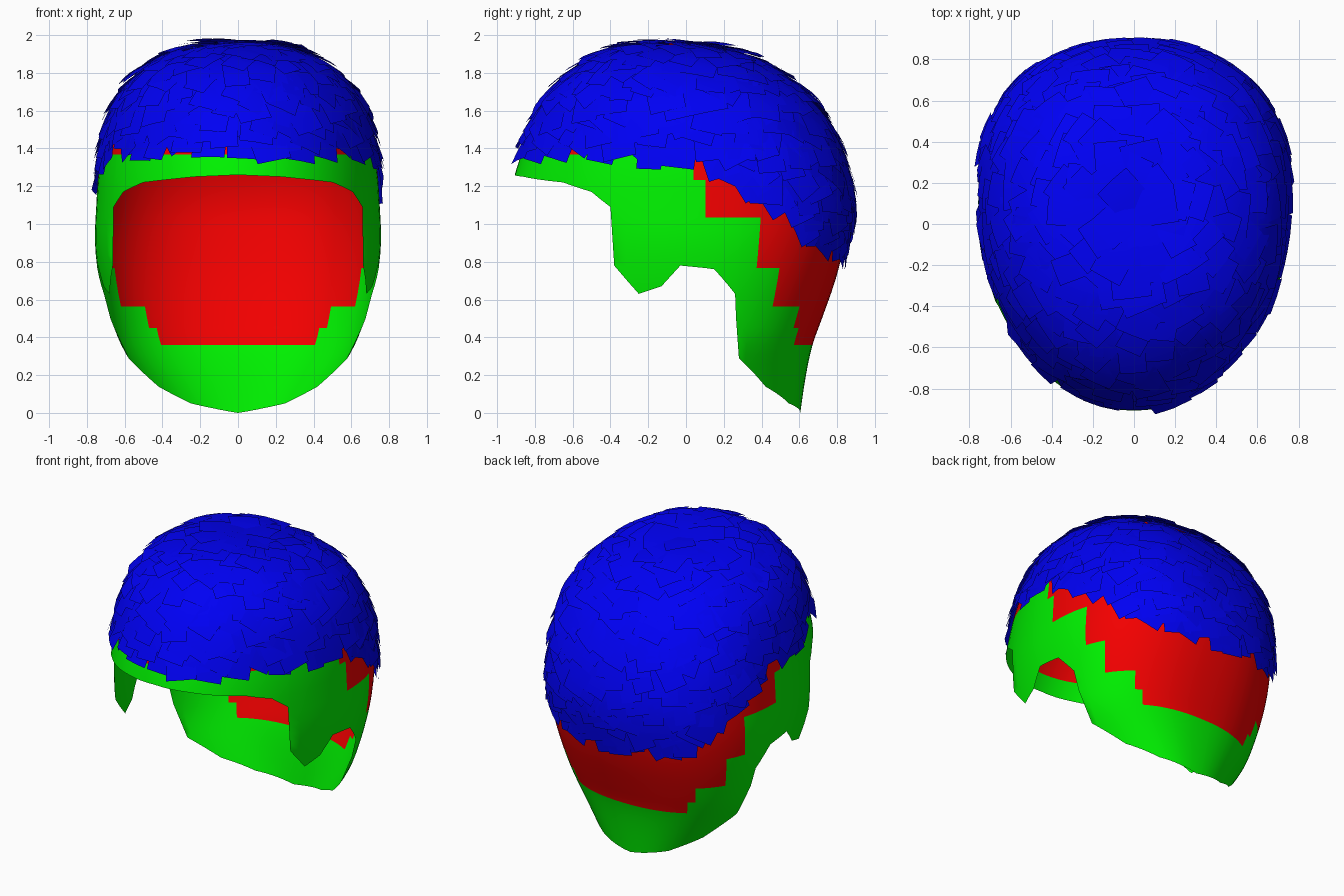
import bpy, bmesh, math, random
from mathutils import Vector
from mathutils.bvhtree import BVHTree

if "Cube" in bpy.data.objects:
    bpy.data.objects.remove(bpy.data.objects["Cube"])

random.seed(4)

# Head profile rows from crown to nape: height, half width, front y, back y
ROWS = [(1.955, 0, -.08, -.08), (1.925, .27, -.34, .19), (1.83, .47, -.56, .43),
        (1.68, .62, -.72, .63), (1.5, .695, -.82, .76), (1.3, .735, -.895, .84),
        (1.1, .75, -.94, .87), (.9, .757, -.94, .84), (.7, .735, -.94, .79),
        (.5, .69, -.94, .72), (.36, .64, -.94, .67), (.2, .54, -.94, .635),
        (0, .40, -.94, .605)]
# Lower rim seen from the side: y, z
RIM = [(-.92, 1.26), (-.86, 1.25), (-.65, 1.22), (-.5, 1.17), (-.4, 1.09), (-.38, .78),
       (-.25, .63), (-.13, .67), (-.03, .78), (.15, .76), (.26, .63), (.265, .5),
       (.28, .29), (.42, .14), (.545, .05), (.605, 0)]
# Steps of the red area at the back: y limit, z limit
STEPS = [(.08, 1.02), (.38, .77), (.48, .55), (.58, .37)]
# Lower limit of the hair: y, z
HAIRLINE = [(-1, 1.33), (-.35, 1.33), (-.2, 1.24), (0, 1.27), (.25, 1.17), (.42, 1.0),
            (.6, .88), (.75, .8), (.9, .7)]


def lerp_table(table, v):
    for (a, za), (b, zb) in zip(table, table[1:]):
        if v <= b:
            return za + (zb - za) * max(0, (v - a) / (b - a))
    return table[-1][1]


def row_at(u):
    """Smooth interpolation of the profile rows."""
    n = len(ROWS) - 1
    i = min(int(u), n - 1)
    t = u - i
    p = [ROWS[min(max(k, 0), n)] for k in (i - 1, i, i + 1, i + 2)]
    return [.5 * (2 * b + (c - a) * t + (2 * a - 5 * b + 4 * c - d) * t * t
                  + (3 * b - a - 3 * c + d) * t ** 3) for a, b, c, d in zip(*p)]


def centre_y(z):
    return .1 - .18 * max(0, min(1, (z - 1.3) / .655)) ** 1.5


def surface(a, u, side):
    z, w, yf, yb = row_at(u)
    c, s = centre_y(z), math.sin(a)
    y = c + s * ((yb - c) if s > 0 else (c - yf))
    p = 2.3 if s > 0 else 2.0
    x = w * max(0, 1 - abs(s) ** p) ** (1 / p)
    return Vector((side * x, y, z))


def u_of(z):
    lo, hi = 0, len(ROWS) - 1
    for _ in range(40):
        m = (lo + hi) / 2
        lo, hi = (m, hi) if row_at(m)[0] > z else (lo, m)
    return lo


def material(name, col):
    m = bpy.data.materials.new(name)
    m.diffuse_color = (*col, 1)
    m.use_nodes = True
    m.node_tree.nodes["Principled BSDF"].inputs["Base Color"].default_value = m.diffuse_color
    return m


def make_object(name, bm, mats):
    me = bpy.data.meshes.new(name)
    bm.to_mesh(me)
    for m in mats:
        me.materials.append(m)
    ob = bpy.data.objects.new(name, me)
    bpy.context.collection.objects.link(ob)
    return ob


green = material("green", (0, .9, 0))
red = material("red", (.9, 0, 0))
blue = material("blue", (0, 0, .9))

# Rim points as surface angle and row position
cols = []
for k, (y, z) in enumerate(RIM):
    u = u_of(z)
    _, _, yf, yb = row_at(u)
    c = centre_y(z)
    s = (y - c) / ((yb - c) if y > c else (c - yf))
    a = math.asin(max(-1, min(1, s)))
    if k in (0, len(RIM) - 1):
        a = math.copysign(math.pi / 2, a)
    cols.append((a, z))
fine = []
for (a, za), (b, zb) in zip(cols, cols[1:]):
    n = max(1, math.ceil(abs(b - a) / .08))
    fine += [(a + (b - a) * i / n, za + (zb - za) * i / n) for i in range(n)]
fine.append(cols[-1])

# Scalp shell: columns from the crown clipped at the rim
bm = bmesh.new()
SUB = 3
for side in (1, -1):
    grid = []
    for a, z in fine:
        ue = u_of(z)
        grid.append([bm.verts.new(surface(a, min(i / SUB, ue), side))
                     for i in range((len(ROWS) - 1) * SUB + 1)])
    for g, h in zip(grid, grid[1:]):
        for i in range(len(g) - 1):
            q = (g[i], g[i + 1], h[i + 1], h[i])
            bm.faces.new(q if side > 0 else q[::-1])
bmesh.ops.remove_doubles(bm, verts=bm.verts, dist=.0008)
bmesh.ops.dissolve_degenerate(bm, edges=bm.edges, dist=.0005)
bmesh.ops.recalc_face_normals(bm, faces=bm.faces)
bm.normal_update()
top = max(bm.faces, key=lambda f: f.calc_center_median().z)
if top.normal.z < 0:
    bmesh.ops.reverse_faces(bm, faces=bm.faces)
for f in bm.faces:
    f.smooth = True
    p = f.calc_center_median()
    if p.z > (1.4 if p.y < .02 else 1.25) or any(p.y > y and p.z > z for y, z in STEPS):
        f.material_index = 1
tree = BVHTree.FromBMesh(bm)
make_object("scalp_shell", bm, [green, red])
bm.free()

# Hair cards: small curved strips laid over the scalp, lifted at the tips
bm = bmesh.new()
origin = Vector((0, 0, 1.1))
crown = Vector((0, .1, 2.0))
COUNT = 1100
for k in range(COUNT):
    h = 1 - 2 * (k + .5) / COUNT
    ang = k * math.pi * (3 - math.sqrt(5))
    r = math.sqrt(1 - h * h)
    d = Vector((r * math.cos(ang), r * math.sin(ang), h))
    loc, nor, _, _ = tree.ray_cast(origin, d)
    if loc is None:
        continue
    if nor.dot(d) < 0:
        nor = -nor
    down = loc - crown
    down = (down - nor * down.dot(nor)).normalized()
    across = nor.cross(down)
    t = random.uniform(-.55, .55)
    down, across = down * math.cos(t) + across * math.sin(t), across * math.cos(t) - down * math.sin(t)
    length, width = random.uniform(.17, .26), random.uniform(.12, .19)
    lift, base = random.uniform(.015, .035), random.uniform(.004, .014)
    pts = []
    for i in range(4):
        for j in (-.5, 0, .5):
            q = loc + down * length * (i / 3 - .4) + across * width * j
            p, n, _, _ = tree.find_nearest(q)
            if n.dot(p - origin) < 0:
                n = -n
            pts.append(p + n * (base + lift * i / 3))
    if any(p.z < lerp_table(HAIRLINE, p.y) - .02 for p in pts):
        continue
    vs = [bm.verts.new(p) for p in pts]
    for i in range(3):
        for j in range(2):
            m = i * 3 + j
            f = bm.faces.new((vs[m], vs[m + 3], vs[m + 4], vs[m + 1]))
            f.smooth = True
            f.normal_update()
            if f.normal.dot(f.calc_center_median() - origin) < 0:
                f.normal_flip()
make_object("hair_cards", bm, [blue])
bm.free()
